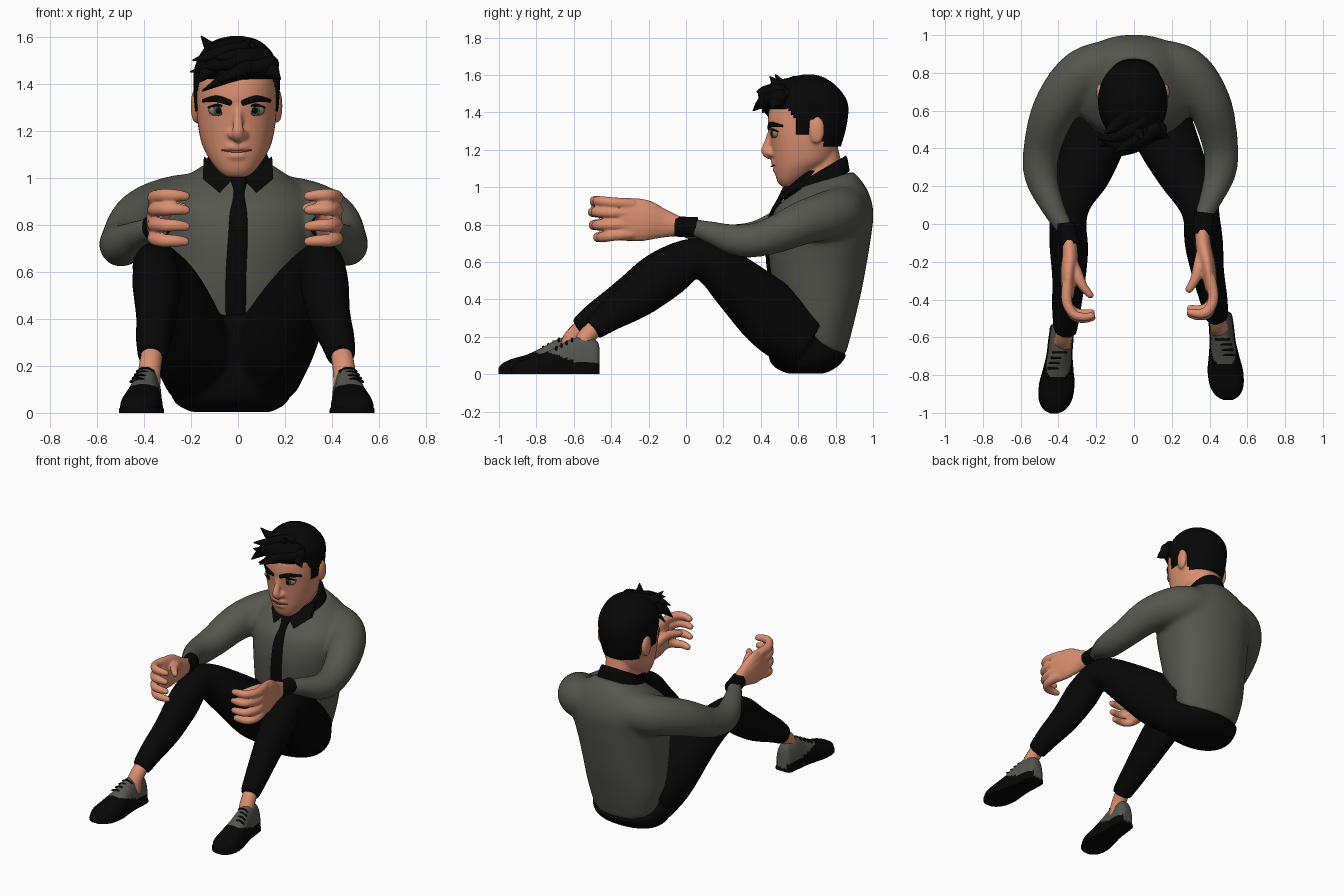
import bpy, bmesh, math
from mathutils import Vector

def material(name, r, g, b):
    m = bpy.data.materials.new(name)
    m.diffuse_color = (r, g, b, 1)
    return m

BLACK = material("near_black", .002, .002, .002)
GREY = material("warm_grey", .095, .095, .08)
SKIN = material("skin", .70, .275, .165)
WHITE = material("eye_grey", .2, .2, .17)
IRIS = material("iris_green", .06, .075, .055)
LIP = material("lip_line", .30, .09, .06)

# ---------- helpers: a shell is a list of rings, a ring is a list of points
def spline(rows, n):
    out = []
    for i in range(len(rows) - 1):
        a, b, c, d = rows[max(i-1, 0)], rows[i], rows[i+1], rows[min(i+2, len(rows)-1)]
        for k in range(n):
            t = k / n
            out.append([.5*(2*q + (r-p)*t + (2*p-5*q+4*r-s)*t*t + (3*q-p-3*r+s)*t**3)
                        for p, q, r, s in zip(a, b, c, d)])
    return out + [list(rows[-1])]

def power(v, e):
    return math.copysign(abs(v)**e, v)

def angles(n):
    return [2*math.pi*i/n for i in range(n)]

def clamp(v):
    return min(max(v, 0), 1)

def tube(rows, n=5, sides=16, ref=(0, 0, 1), rounded=True):
    """rows: x, y, z, radius (or two radii)"""
    rows = spline([tuple(r) if len(r) == 5 else (*r, r[3]) for r in rows], n)
    P = [Vector(r[:3]) for r in rows]
    rings = []
    for i, r in enumerate(rows):
        t = (P[min(i+1, len(P)-1)] - P[max(i-1, 0)]).normalized()
        u = t.cross(Vector(ref)).normalized()
        v = u.cross(t)
        def ring(off, s):
            return [P[i] + t*off + u*r[3]*s*math.cos(a) + v*r[4]*s*math.sin(a) for a in angles(sides)]
        cap = [(min(r[3], r[4])*math.sin(a), math.cos(a)) for a in (.5, 1.0, 1.4)] if rounded else []
        if i == 0:
            rings += [ring(-o, s) for o, s in reversed(cap)]
        rings.append(ring(0, 1))
        if i == len(rows) - 1:
            rings += [ring(o, s) for o, s in cap]
    return rings

def stack(rows, n=6, sides=40, e=.92):
    """rows: x, z, front y, back y, half width, tilt"""
    rings = []
    for x, z, f, b, w, tilt in spline(rows, n):
        h = (b - f)/2
        rings.append([Vector((x + w*power(math.cos(a), e), (f+b)/2 + h*power(math.sin(a), e),
                              z + tilt*h*math.sin(a))) for a in angles(sides)])
    return rings

def ball(x, y, z, rx, ry, rz):
    return [[Vector((x + rx*math.sin(p)*math.cos(a), y + ry*math.sin(p)*math.sin(a), z + rz*math.cos(p)))
             for a in angles(20)] for p in [.05 + i*(math.pi-.1)/12 for i in range(13)]]

def move(shell, f):
    return [[Vector(f(*p)) for p in ring] for ring in shell]

def part(name, mat, shells, voxel=0, soften=4, keep=None, second=None, rule=None):
    bm = bmesh.new()
    for shell in shells:
        vs = [[bm.verts.new(p) for p in ring] for ring in shell]
        m = len(vs[0])
        for a, b in zip(vs, vs[1:]):
            for i in range(m):
                bm.faces.new((a[i], a[(i+1) % m], b[(i+1) % m], b[i]))
        bm.faces.new(vs[0])
        bm.faces.new(vs[-1])
    bmesh.ops.recalc_face_normals(bm, faces=bm.faces)
    if keep:
        bmesh.ops.delete(bm, geom=[f for f in bm.faces if not keep(f.calc_center_median())], context='FACES')
    for f in bm.faces:
        if rule and rule(f.calc_center_median()):
            f.material_index = 1
    me = bpy.data.meshes.new(name)
    bm.to_mesh(me)
    bm.free()
    me.materials.append(mat)
    if second:
        me.materials.append(second)
    ob = bpy.data.objects.new(name, me)
    bpy.context.collection.objects.link(ob)
    if voxel:
        r = ob.modifiers.new("merge", 'REMESH')
        r.mode, r.voxel_size, r.use_smooth_shade = 'VOXEL', voxel, True
        s = ob.modifiers.new("soften", 'SMOOTH')
        s.factor, s.iterations = .5, soften
    else:
        bpy.context.view_layer.objects.active = ob
        ob.select_set(True)
        bpy.ops.object.shade_smooth_by_angle(angle=math.radians(45))
        ob.select_set(False)

# left-hand-side variants of the limbs
def leg_left(x, y, z):
    k = clamp((.1 - y)/.6)
    return (-x + .075*k - .05*clamp((y - .2)/.3), y - .07*k, z)

def hand_left(x, y, z):
    return (-x + .012 + .13*(.02 - y), y - .055 + .03*clamp(-.1 - y)/.3, z)

# ---------- shirt
torso = stack([(-.03, .15, .58, .85, .225, -.4), (-.03, .3, .52, .905, .268, 0), (-.022, .45, .47, .94, .285, 0),
               (-.012, .6, .445, .968, .30, 0), (0, .75, .44, .992, .322, 0), (0, .87, .47, 1.002, .335, 0),
               (0, .96, .53, .972, .275, .1), (0, 1.04, .59, .895, .155, .3)])
arm_r = tube([(.08, .855, .885, .13), (.27, .805, .862, .135), (.395, .64, .815, .12), (.455, .43, .73, .097),
              (.457, .28, .715, .087), (.41, .14, .755, .064), (.37, .05, .782, .05)])
arm_l = tube([(-.08, .855, .895, .13), (-.27, .795, .875, .135), (-.412, .62, .825, .122), (-.485, .41, .732, .101),
              (-.492, .25, .715, .089), (-.43, .09, .755, .064), (-.375, -.01, .782, .05)])
part("shirt", GREY, [torso, arm_r, arm_l], voxel=.014, soften=16)

# ---------- trousers
pelvis = stack([(-.03, .003, .54, .74, .17, 0), (-.03, .04, .47, .81, .235, 0), (-.03, .1, .44, .858, .262, 0),
                (-.03, .17, .44, .835, .272, -.25), (-.025, .25, .44, .75, .262, -.5), (-.01, .33, .44, .68, .21, -.5),
                (0, .40, .46, .60, .14, -.3)])
leg = tube([(.11, .63, .185, .165, .18), (.165, .47, .305, .165, .188), (.25, .29, .468, .142, .155),
            (.33, .14, .595, .115, .118), (.358, .03, .617, .098, .108), (.37, -.1, .535, .103, .127),
            (.39, -.25, .415, .088, .112), (.422, -.4, .315, .075, .085), (.44, -.5, .24, .063, .064)], rounded=False)
part("trousers", BLACK, [pelvis, leg, move(leg, leg_left)], voxel=.014, soften=8)

# ---------- ankles
ankle = tube([(.433, -.45, .28, .045), (.45, -.54, .19, .048), (.455, -.565, .1, .05)])
part("ankles", SKIN, [ankle, move(ankle, leg_left)])

# ---------- shoes
def shoe_ring(y, top, w, bottom, e):
    cx = .455 + (-.46 - y)*.09
    return [Vector((cx + w*power(math.cos(a), .75), y,
                    bottom + (top - bottom)*max(math.sin(a), 0)**e)) for a in angles(64)]

outline = spline([(-.462, .14, .035), (-.48, .18, .056), (-.55, .2, .062), (-.62, .185, .064), (-.70, .142, .076),
                  (-.78, .105, .089), (-.86, .082, .083), (-.91, .058, .055), (-.932, .035, .018)], 12)
upper = [shoe_ring(y, t, w, .02, .85) for y, t, w in outline]
sole = [shoe_ring(y, .03, w + .005, 0, .3) for y, t, w in outline]
laces = [tube([(x0 - .035, y, z - .012, .006), (x0, y, z + .002, .006), (x0 + .035, y, z - .012, .006)], 3, 8)
         for x0, y, z in [(.468 + .009*i, -.61 - .028*i, .188 - .0145*i) for i in range(4)]]
for side, fn, off in (("right", lambda x, y, z: (x, y, z), 0), ("left", leg_left, .07)):
    part(side + "_shoe", BLACK, [move(upper, fn)], second=GREY,
         rule=lambda c: c.y + off > -.74 and c.z > .06 + .35*max(-.57 - c.y - off, 0))
    part(side + "_sole_and_laces", BLACK, [move(s, fn) for s in [sole] + laces])

# ---------- cuffs and hands
cuff = tube([(.372, .06, .786, .054), (.366, .01, .788, .053), (.358, -.055, .792, .053)], rounded=False)
part("cuffs", BLACK, [cuff, move(cuff, hand_left)])
hand = [tube([(.36, -.02, .79, .037, .047), (.368, -.12, .805, .042, .078), (.39, -.22, .822, .043, .112),
              (.408, -.34, .83, .034, .115)]),
        tube([(.37, -.12, .82, .034), (.345, -.22, .865, .032), (.325, -.29, .875, .027), (.292, -.345, .87, .021)])]
for zb, zt, s in ((.91, .925, 0), (.86, .866, .01), (.80, .797, .005), (.75, .732, -.02)):
    hand.append(tube([(.405, -.29, zb, .03), (.42, -.39, (zb+zt)/2, .029), (.392, -.46 - s, zt, .028),
                      (.345, -.475 - s, zt, .026), (.30, -.468 - s, zt - .004, .021)], 4, 12))
part("right_hand", SKIN, hand, voxel=.007)
part("left_hand", SKIN, [move(s, hand_left) for s in hand], voxel=.007)

# ---------- head, neck, nose, ears
CX = -.006
sides = (-1, 1)
skull = stack([(CX, 1.003, .51, .57, .045, 0), (CX, 1.035, .49, .64, .083, .1), (CX, 1.09, .475, .73, .122, .1),
               (CX, 1.15, .465, .79, .150, 0), (CX, 1.25, .452, .82, .168, 0), (CX, 1.35, .437, .845, .172, 0),
               (CX, 1.45, .46, .84, .165, 0), (CX, 1.55, .55, .77, .105, 0), (CX, 1.58, .62, .71, .05, 0)])
neck = stack([(0, .95, .62, .84, .1, 0), (0, 1.1, .615, .835, .1, 0), (0, 1.22, .62, .81, .1, 0)])
nose = [tube([(0, .455, 1.31, .014), (0, .44, 1.25, .018), (0, .428, 1.195, .026), (0, .445, 1.17, .022)], ref=(0, 1, 0)),
        ball(-.026, .452, 1.182, .018, .022, .018), ball(.026, .452, 1.182, .018, .022, .018)]
lips = [ball(CX, .472, 1.13, .05, .018, .014), ball(CX, .482, 1.093, .045, .02, .016)]
ears = [ball(CX + s*.175, .70, 1.305, .02, .042, .074) for s in sides]
part("head", SKIN, [skull, neck] + nose + lips + ears, voxel=.009)

# ---------- facial features, mirrored about the face centre
part("eyes", WHITE, [ball(CX + s*.079, .481, 1.285, .04, .023, .024) for s in sides])
part("irises", IRIS, [ball(CX + s*.077, .461, 1.285, .022, .006, .022) for s in sides])
part("pupils", BLACK, [ball(CX + s*.077, .457, 1.285, .012, .006, .013) for s in sides])
part("eyelashes", BLACK, [tube([(CX + s*.038, .460, 1.296, .004), (CX + s*.079, .458, 1.309, .006),
                                (CX + s*.12, .492, 1.298, .004)], 4, 8) for s in sides])
part("eyebrows", BLACK, [tube([(CX + s*.028, .442, 1.318, .008, .013), (CX + s*.085, .456, 1.335, .009, .015),
                               (CX + s*.142, .513, 1.327, .006, .007)], 4, 10) for s in sides])
part("mouth_line", LIP, [tube([(CX - .062, .474, 1.117, .003), (CX, .457, 1.111, .005), (CX + .062, .474, 1.117, .003)], 4, 8)])

# ---------- hair cap and swept locks
cap = stack([(CX, 1.2, .45, .822, .16, 0), (CX, 1.3, .435, .852, .178, 0), (CX, 1.4, .428, .868, .184, 0),
             (CX, 1.47, .44, .857, .178, 0), (CX, 1.54, .485, .805, .145, 0), (CX, 1.585, .56, .74, .09, 0),
             (CX, 1.603, .63, .68, .02, 0)], n=12, sides=96, e=.97)
part("hair", BLACK, [cap], keep=lambda c: c.z > 1.42 - 1.4*max(min(c.y, .6) - .545, 0) and c.z > 1.37
     or (c.y > .585 and c.z > 1.36) or (.59 < c.y < .665 and c.z > 1.28) or (c.y > .735 and c.z > 1.215))
solid = bpy.data.objects["hair"].modifiers.new("thickness", 'SOLIDIFY')
solid.thickness = .018
locks = [((.13, .5, 1.48), (.0, .43, 1.45), (-.15, .45, 1.37)), ((.1, .5, 1.51), (-.05, .42, 1.49), (-.2, .46, 1.45)),
         ((.04, .55, 1.54), (-.07, .47, 1.525), (-.19, .45, 1.50)), ((-.04, .58, 1.55), (-.1, .52, 1.54), (-.155, .48, 1.60)),
         ((.1, .54, 1.49), (.14, .48, 1.455), (.18, .46, 1.42)), ((.06, .5, 1.49), (.02, .42, 1.46), (-.08, .36, 1.41)),
         ((.04, .56, 1.54), (.02, .5, 1.54), (.05, .45, 1.59)), ((-.08, .52, 1.49), (-.12, .45, 1.46), (-.18, .41, 1.40)),
         ((.05, .5, 1.51), (-.02, .43, 1.51), (-.1, .38, 1.51))]
part("hair_locks", BLACK, [tube([(*a, .045), (*b, .036), (*c, .004)], 6, 12) for a, b, c in locks])

# ---------- collar and tie
collar = stack([(0, .995, .55, .875, .158, .55), (0, 1.06, .58, .865, .135, .6), (0, 1.09, .59, .855, .122, .6)])
flap = [Vector(p) for p in ((.012, .54, 1.005), (.078, .51, .935), (.15, .59, .995), (.145, .66, 1.09))]
flaps = [[[Vector((s*p.x, p.y + d, p.z)) for p in flap] for d in (0, .03)] for s in sides]
part("collar", BLACK, [collar] + flaps)
part("tie", BLACK, [tube([(.005, .535, .985, .036, .022), (.005, .50, .93, .023, .014), (.002, .455, .85, .036, .012),
                          (0, .436, .75, .041, .01), (-.008, .438, .6, .043, .01), (-.01, .462, .46, .043, .01),
                          (-.01, .48, .40, .04, .01)], ref=(0, 1, 0))])
